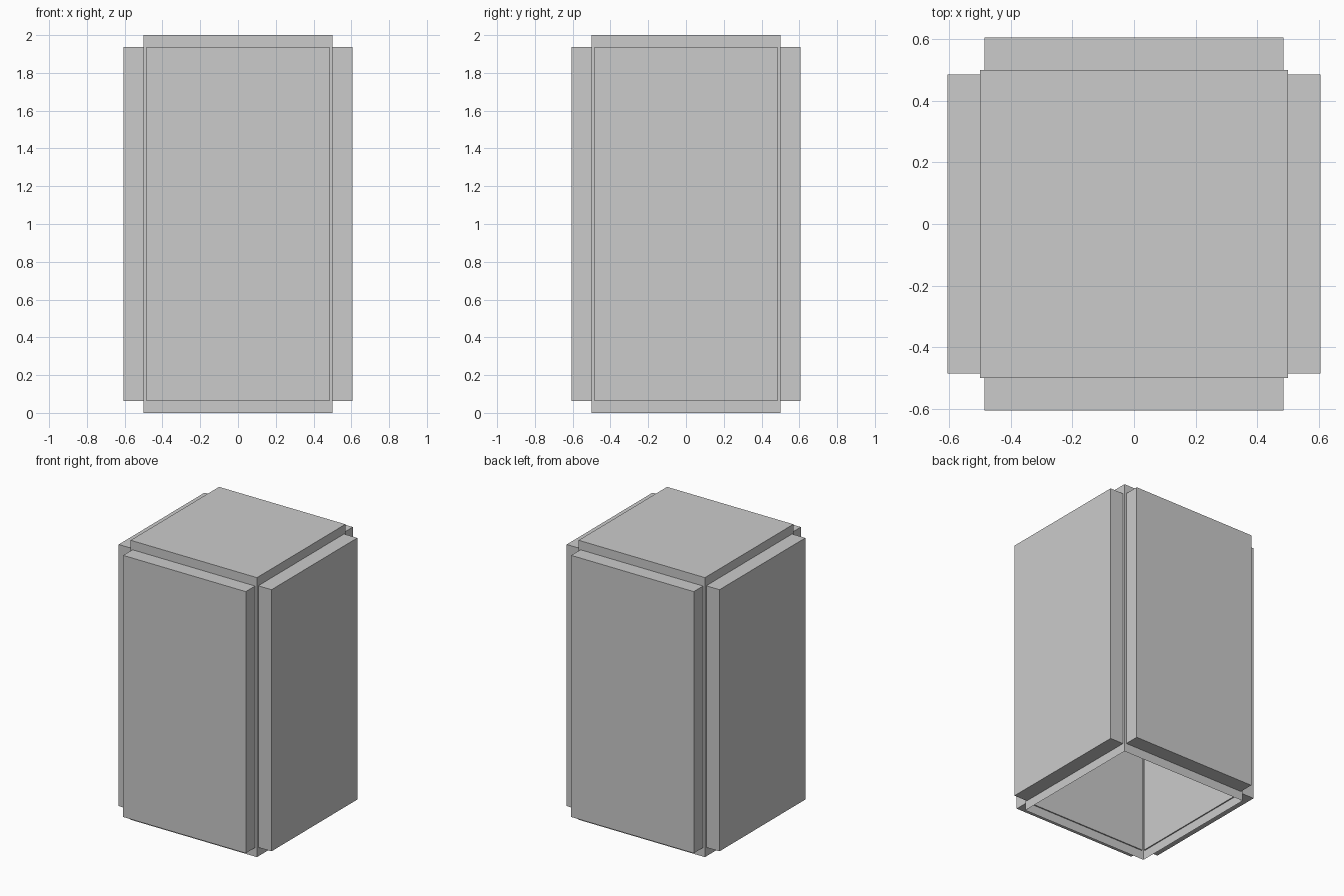
import bpy, bmesh
from math import pi
from mathutils import Matrix, Vector

if "Cube" in bpy.data.objects:
    bpy.data.objects.remove(bpy.data.objects["Cube"])


def box(name, size, centre, turn=0.0, open_bottom=False):
    bm = bmesh.new()
    bmesh.ops.create_cube(bm, size=1.0)
    bmesh.ops.scale(bm, vec=Vector(size), verts=bm.verts)
    bmesh.ops.translate(bm, vec=Vector(centre), verts=bm.verts)
    bmesh.ops.rotate(bm, cent=(0, 0, 0), matrix=Matrix.Rotation(turn, 3, 'Z'), verts=bm.verts)
    if open_bottom:
        bm.normal_update()
        low = [f for f in bm.faces if f.normal.z < -0.9]
        bmesh.ops.delete(bm, geom=low, context='FACES_ONLY')
    mesh = bpy.data.meshes.new(name)
    bm.to_mesh(mesh)
    bm.free()
    obj = bpy.data.objects.new(name, mesh)
    bpy.context.collection.objects.link(obj)
    return obj


# Thin pillar shell, open underneath
box("pillar_shell", (1, 1, 2), (0, 0, 1), open_bottom=True)

# Four cladding panels, their backs poking slightly through the shell
INNER, OUTER = 0.492, 0.605
for i, side in enumerate(("front", "right", "back", "left")):
    box(side + "_panel", (0.97, OUTER - INNER, 1.872),
        (0, -(INNER + OUTER) / 2, 1), turn=i * pi / 2)
